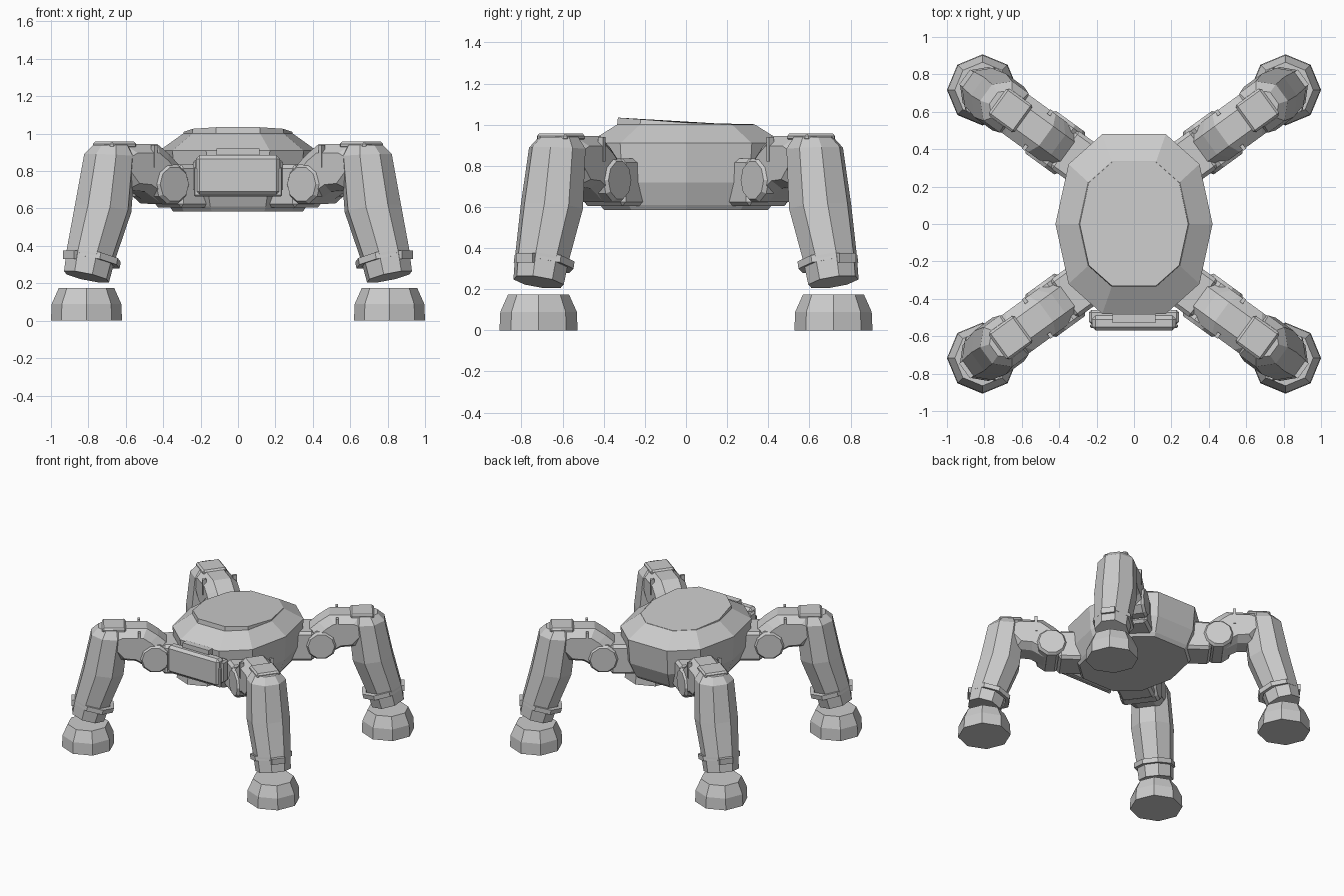
import bpy, bmesh, math
from mathutils import Vector

if "Cube" in bpy.data.objects:
    bpy.data.objects.remove(bpy.data.objects["Cube"])

A = math.radians(36)            # leg heading, seen from above
FOOT = (0.81, 0.717)            # foot centre of the back right leg


def leg(u, v, z):
    """Leg frame: u outwards along the leg, v across it, origin at the foot."""
    return Vector((FOOT[0] + u * math.cos(A) - v * math.sin(A),
                   FOOT[1] + u * math.sin(A) + v * math.cos(A), z))


def loft(name, rings, four=False, bevel=0, closed=False):
    """Skin a list of equal rings; cap the ends, or join them when closed."""
    bm = bmesh.new()
    vs = [[bm.verts.new(p) for p in r] for r in rings]
    n = len(vs[0])
    pairs = list(zip(vs, vs[1:])) + ([(vs[-1], vs[0])] if closed else [])
    for a, b in pairs:
        for i in range(n):
            j = (i + 1) % n
            bm.faces.new((a[i], a[j], b[j], b[i]))
    if not closed:
        bm.faces.new(vs[0][::-1])
        bm.faces.new(vs[-1])
    if bevel:
        bmesh.ops.bevel(bm, geom=bm.edges[:], offset=bevel, segments=1, affect='EDGES')
    bmesh.ops.recalc_face_normals(bm, faces=bm.faces[:])
    me = bpy.data.meshes.new(name)
    bm.to_mesh(me)
    bm.free()
    ob = bpy.data.objects.new(name, me)
    bpy.context.collection.objects.link(ob)
    if four:                    # copy to all four corners
        m = ob.modifiers.new("corners", 'MIRROR')
        m.use_axis = (True, True, False)
        m.use_mirror_merge = False
    return ob


def box(name, a, b, c, four=False, bevel=0):
    f = leg if four else (lambda x, y, z: Vector((x, y, z)))
    rings = [[f(a[0], b[0], z), f(a[1], b[0], z), f(a[1], b[1], z), f(a[0], b[1], z)] for z in c]
    return loft(name, rings, four, bevel)


def tilted_ring(u, z, r, tilt, n=8):
    """Polygon around the shin axis, outer side raised by the tilt."""
    t = math.radians(tilt)
    pts = []
    for i in range(n):
        a = 2 * math.pi * (i + 0.5) / n
        c = r * math.cos(a) * 1.04
        pts.append(leg(u + c * math.cos(t), r * math.sin(a) * 1.04, z + c * math.sin(t)))
    return pts


# Ten-sided hull
half = [(0.17, -0.48), (0.35, -0.32), (0.42, 0), (0.35, 0.32), (0.17, 0.48)]
outline = half + [(-x, y) for x, y in reversed(half)]
hull = [(0.585, 0.83), (0.61, 0.87), (0.72, 0.97), (0.91, 1.0), (1.0, 0.70)]
loft("body", [[(x * s, y * s, z) for x, y in outline] for z, s in hull])

# Sloping hatch, raised at the front
loft("top_hatch", [[(x * .7, y * .7, .99) for x, y in outline],
                   [(x * .69, y * .69, 1.002 + max(0, .1 - y * .69) * .075) for x, y in outline]])

# Front equipment box
box("front_box_back", (-.24, .24), (-.535, -.46), (.69, .86), bevel=.012)
box("front_box", (-.225, .225), (-.57, -.49), (.67, .885), bevel=.02)
box("front_box_rim", (-.235, .235), (-.555, -.535), (.665, .82), bevel=.006)
box("front_box_latch", (-.115, .115), (-.53, -.48), (.865, .92))

# Hip bracket and pivot drum
box("hip_bracket", (-.74, -.53), (-.125, .125), (.605, .835), four=True, bevel=.02)
loft("hip_pivot", [[leg(-.48 + r * math.cos(k * math.pi / 5), v, .73 + r * math.sin(k * math.pi / 5))
                    for k in range(10)]
                   for v, r in ((-.14, .095), (-.12, .11), (.12, .11), (.14, .095))], four=True)

# Thigh: side profile with chamfered flanks
prof = [(-.60, .70), (-.55, .64), (-.45, .625), (-.34, .69), (-.22, .70), (-.11, .82),
        (-.12, .91), (-.20, .945), (-.42, .945), (-.50, .89), (-.59, .81)]
cu, cz = -.34, .80
loft("thigh", [[leg(cu + (u - cu) * s, v, cz + (z - cz) * s) for u, z in prof]
               for v, s in ((-.125, .66), (-.065, 1), (.065, 1), (.125, .66))], four=True)

# Thigh side fins and knee plate
for v, side in ((-.115, "inner"), (.115, "outer")):
    box("thigh_fin_" + side, (-.375, -.355), (v - .015, v + .015), (.82, .94), four=True)
box("knee_plate", (-.27, -.10), (-.09, .09), (.92, .957), four=True, bevel=.012)

# Shin
shin = [(0, .235, .122, 15), (-.028, .35, .130, 14), (-.11, .60, .150, 8),
        (-.155, .885, .136, 3), (-.165, .94, .095, 0)]
loft("shin", [tilted_ring(*s) for s in shin], four=True)

# Ankle strap, set towards the inner side
strap = [(-.042, .315, .145, 15), (-.050, .350, .145, 15),
         (-.050, .350, .115, 15), (-.042, .315, .115, 15)]
loft("ankle_strap", [tilted_ring(*s) for s in strap], four=True, closed=True)
box("ankle_buckle", (.085, .118), (-.05, .05), (.33, .375), four=True)

# Octagonal foot
loft("foot", [[(FOOT[0] + r * math.cos(k * math.pi / 4), FOOT[1] + r * math.sin(k * math.pi / 4), z)
               for k in range(8)]
              for z, r in ((0, .19), (.09, .186), (.175, .148))], four=True)
